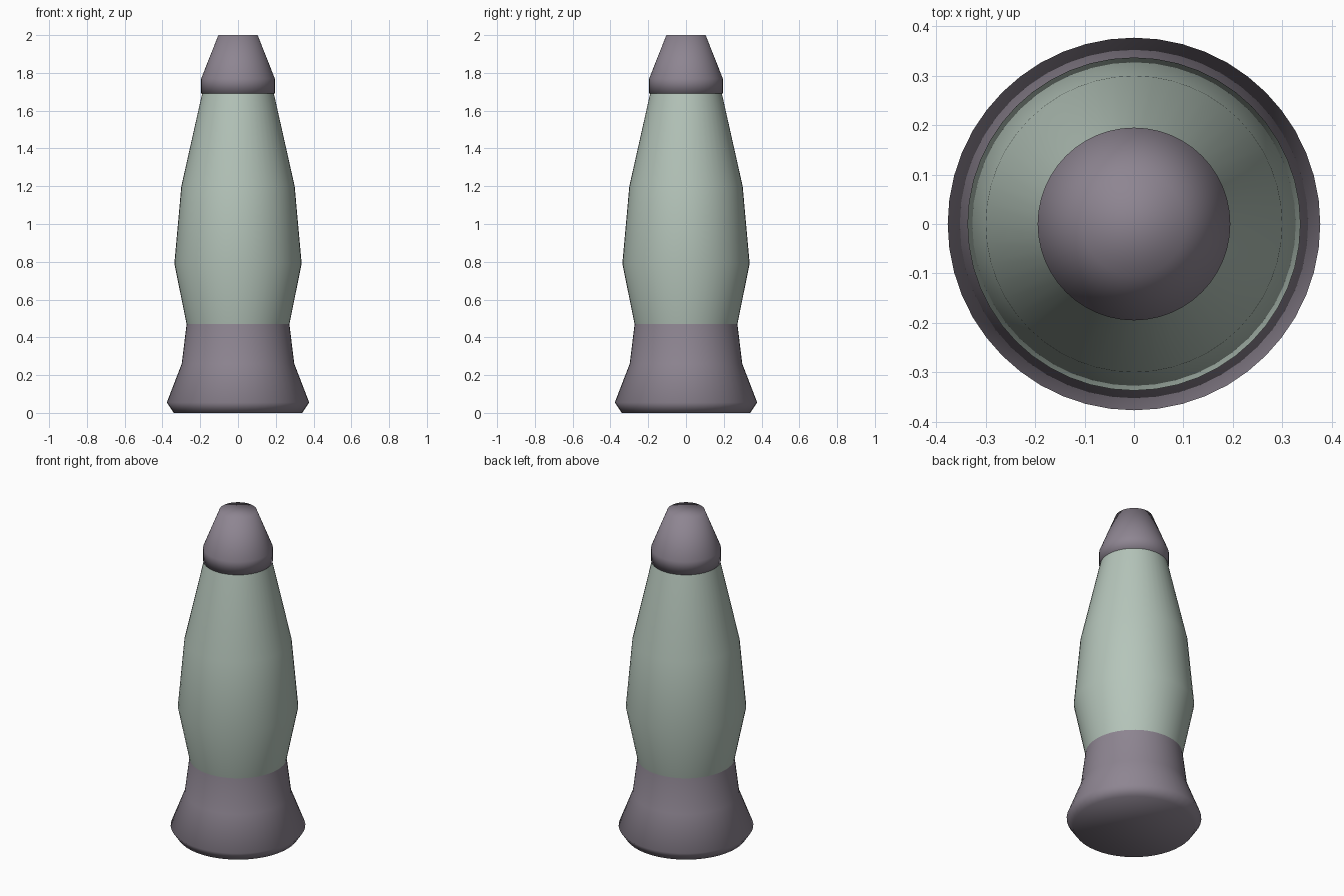
import bpy, bmesh, math

if "Cube" in bpy.data.objects:
    bpy.data.objects.remove(bpy.data.objects["Cube"])

SEG = 48


def material(name, rgb):
    m = bpy.data.materials.new(name)
    m.diffuse_color = (*rgb, 1)
    m.use_nodes = True
    m.node_tree.nodes["Principled BSDF"].inputs["Base Color"].default_value = m.diffuse_color
    return m


def lathe(name, profile, mat, cap_bottom=False, cap_top=False):
    """Spin a (radius, height) profile, bottom to top, about the z axis."""
    bm = bmesh.new()
    rings = [[bm.verts.new((r * math.cos(2 * math.pi * i / SEG),
                            r * math.sin(2 * math.pi * i / SEG), z))
              for i in range(SEG)] for r, z in profile]
    for a, b in zip(rings, rings[1:]):
        for i in range(SEG):
            j = (i + 1) % SEG
            bm.faces.new((a[i], a[j], b[j], b[i]))
    if cap_bottom:
        bm.faces.new(rings[0][::-1])
    if cap_top:
        bm.faces.new(rings[-1])
    for f in bm.faces:
        f.smooth = True
    mesh = bpy.data.meshes.new(name)
    bm.to_mesh(mesh)
    bm.free()
    mesh.materials.append(mat)
    ob = bpy.data.objects.new(name, mesh)
    bpy.context.collection.objects.link(ob)
    return ob


metal = material("mauve grey metal", (0.27, 0.235, 0.285))
glass = material("pale green glass", (0.46, 0.555, 0.49))

# flared base with chamfered foot
lathe("base", [(0.34, 0), (0.377, 0.055), (0.298, 0.26), (0.272, 0.47)],
      metal, cap_bottom=True)

# bulging glass bottle
lathe("bottle", [(0.272, 0.47), (0.337, 0.79), (0.30, 1.20), (0.19, 1.69)], glass)

# tapered cap, closed at both ends
lathe("cap", [(0.195, 1.69), (0.195, 1.77), (0.104, 2.0)],
      metal, cap_bottom=True, cap_top=True)
